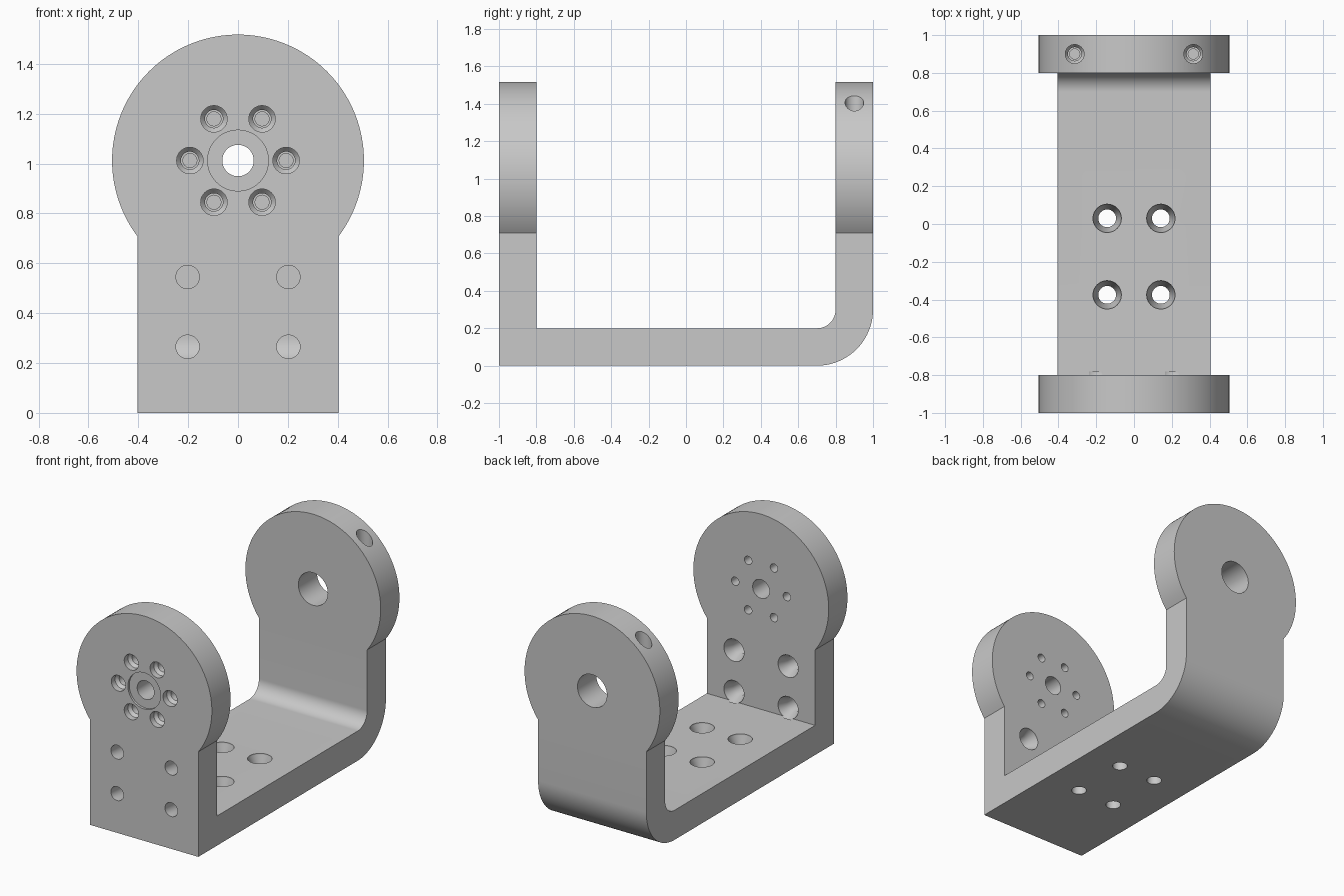
import bpy, bmesh
from math import pi, sin, cos, acos
from mathutils import Vector

cube = bpy.data.objects.get("Cube")
if cube:
    bpy.data.objects.remove(cube)

HALF_WIDTH, EYE_R, EYE_Z = 0.404, 0.505, 1.012

metal = bpy.data.materials.new("grey metal")
metal.use_nodes = True
grey = (0.58, 0.58, 0.58, 1)
metal.diffuse_color = grey
metal.node_tree.nodes["Principled BSDF"].inputs["Base Color"].default_value = grey


def arc(cx, cy, r, start, end, steps):
    """Points on an arc from start to end (radians)."""
    angles = [start + (end - start) * i / steps for i in range(steps + 1)]
    return [(cx + r * cos(a), cy + r * sin(a)) for a in angles]


def finish(bm, name):
    bmesh.ops.recalc_face_normals(bm, faces=bm.faces)
    mesh = bpy.data.meshes.new(name)
    bm.to_mesh(mesh)
    bm.free()
    mesh.materials.append(metal)
    obj = bpy.data.objects.new(name, mesh)
    bpy.context.collection.objects.link(obj)
    return obj


def prism(name, points, depth):
    """Extrude a closed outline of 3D points along depth."""
    bm = bmesh.new()
    face = bm.faces.new([bm.verts.new(p) for p in points])
    new = bmesh.ops.extrude_face_region(bm, geom=[face])["geom"]
    bmesh.ops.translate(bm, vec=depth,
                        verts=[g for g in new if isinstance(g, bmesh.types.BMVert)])
    return finish(bm, name)


def drill(bm, origin, axis, profile, sides=40):
    """Add a turned solid: profile holds (radius, distance along axis)."""
    axis = Vector(axis)
    u = axis.orthogonal().normalized()
    v = axis.cross(u)
    rings = []
    for r, d in profile:
        rings.append([bm.verts.new(Vector(origin) + axis * d + r * (u * cos(a) + v * sin(a)))
                      for a in (2 * pi * i / sides for i in range(sides))])
    for low, high in zip(rings, rings[1:]):
        for i in range(sides):
            j = (i + 1) % sides
            bm.faces.new((low[i], low[j], high[j], high[i]))
    bm.faces.new(rings[0])
    bm.faces.new(rings[-1])


def apply_boolean(obj, other, operation):
    mod = obj.modifiers.new("boolean", "BOOLEAN")
    mod.operation, mod.solver, mod.object = operation, "EXACT", other
    bpy.context.view_layer.objects.active = obj
    bpy.ops.object.modifier_apply(modifier=mod.name)
    bpy.data.objects.remove(other)


# U-shaped strip: square corner in front, rounded bend at the back
side = [(-1, 1.6), (-1, 0)] + arc(0.7, 0.3, 0.3, -pi / 2, 0, 20)
side += [(1, 1.6), (0.8, 1.6)] + arc(0.7, 0.3, 0.1, 0, -pi / 2, 20)
side += [(-0.8, 0.2), (-0.8, 1.6)]
bracket = prism("bracket", [(-0.6, y, z) for y, z in side], (1.2, 0, 0))

# Front outline: straight sides below a round eye
neck = acos(HALF_WIDTH / EYE_R)
outline = [(-HALF_WIDTH, -0.1), (HALF_WIDTH, -0.1)]
outline += arc(0, EYE_Z, EYE_R, -neck, pi + neck, 96)
keyhole = prism("outline_tool", [(x, -1.2, z) for x, z in outline], (0, 2.4, 0))
apply_boolean(bracket, keyhole, "INTERSECT")

# All holes are cut with one set of turned tools
holes = bmesh.new()
countersunk = [(0.075, -0.02), (0.075, 0.01), (0.047, 0.06), (0.047, 0.25)]
stepped = [(0.053, -0.02), (0.053, 0.04), (0.036, 0.06), (0.036, 0.1),
           (0.028, 0.1), (0.028, 0.25)]

# Pivot holes
drill(holes, (0, -1, EYE_Z), (0, 1, 0),
      [(0.122, -0.02), (0.122, 0.015), (0.063, 0.015), (0.063, 0.25)], 48)
drill(holes, (0, 0.75, EYE_Z), (0, 1, 0), [(0.11, 0), (0.11, 0.3)], 48)

# Ring of six screw holes round the front pivot
for i in range(6):
    a = i * pi / 3
    drill(holes, (0.193 * cos(a), -1, EYE_Z + 0.193 * sin(a)), (0, 1, 0), stepped)

for s in (-1, 1):
    # Countersunk holes in the front plate, wide on the inside
    for z in (0.265, 0.545):
        drill(holes, (s * 0.202, -0.8, z), (0, -1, 0), countersunk)
    # Countersunk holes in the floor, wide on top
    for y in (-0.375, 0.03):
        drill(holes, (s * 0.142, y, 0.2), (0, 0, -1), countersunk)
    # Blind screw holes going down into the rear eye
    drill(holes, (s * 0.314, 0.9, 1.6), (0, 0, -1),
          [(0.05, 0), (0.05, 0.33), (0.036, 0.35), (0.036, 0.45),
           (0.027, 0.45), (0.027, 0.6)])
apply_boolean(bracket, finish(holes, "hole_tools"), "DIFFERENCE")

# Smooth bends and bores, crisp edges
bpy.ops.object.select_all(action="DESELECT")
bracket.select_set(True)
bpy.context.view_layer.objects.active = bracket
bpy.ops.object.shade_smooth_by_angle(angle=pi / 6)
